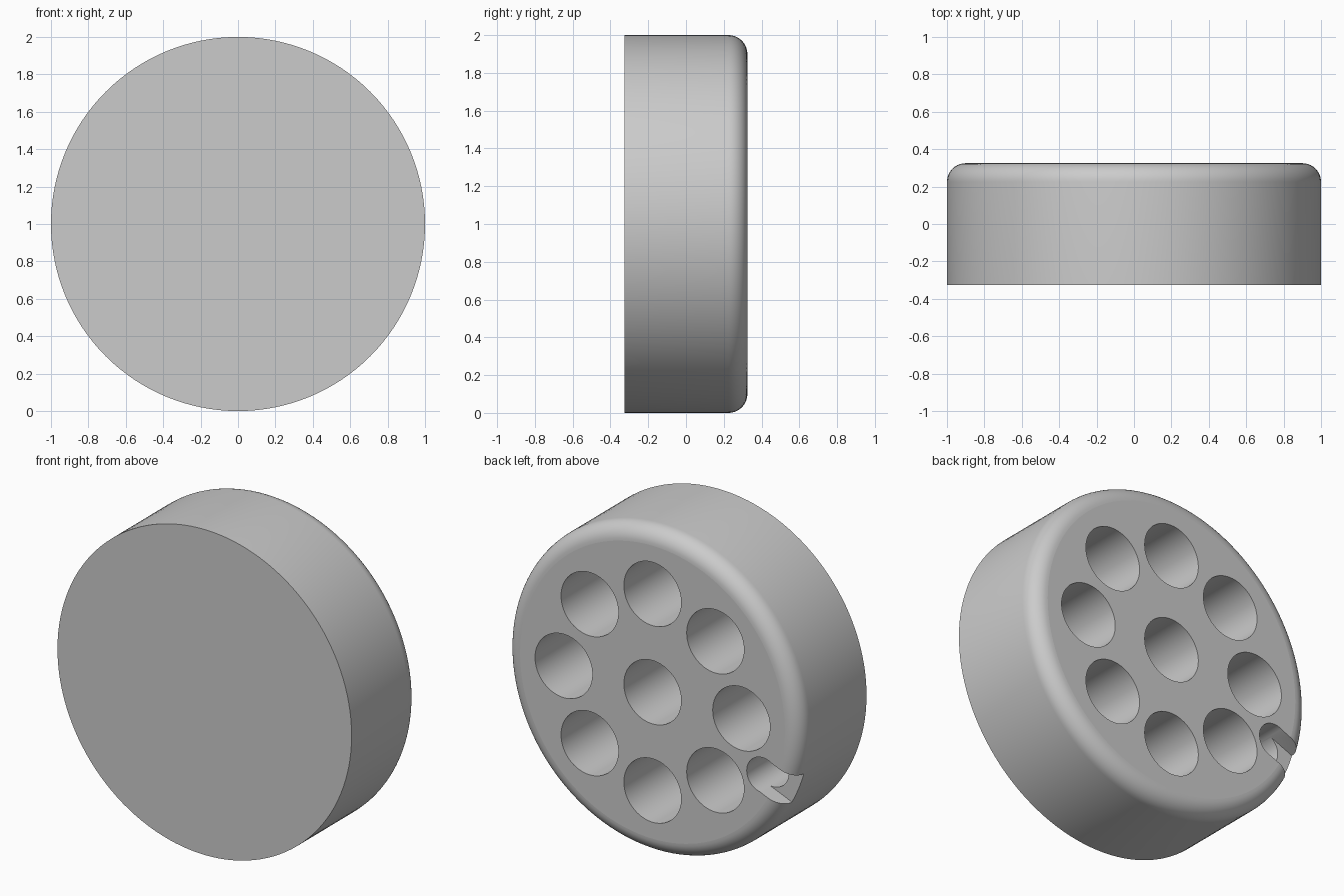
import bpy, bmesh, math
from mathutils import Matrix, Vector

cube = bpy.data.objects.get("Cube")
if cube:
    bpy.data.objects.remove(cube, do_unlink=True)

HALF = 0.325          # half thickness of the drum
EDGE = 0.1            # rounding of the back rim
DEPTH = 0.55          # depth of the bores
CENTRE = Vector((0, 0, 1))
ALONG_Y = Matrix.Rotation(-math.pi / 2, 4, 'X')

grey = bpy.data.materials.new("plain grey")
grey.use_nodes = True
grey.diffuse_color = (0.6, 0.6, 0.6, 1)
grey.node_tree.nodes["Principled BSDF"].inputs["Base Color"].default_value = grey.diffuse_color


def finish(bm, name):
    bmesh.ops.recalc_face_normals(bm, faces=bm.faces)
    mesh = bpy.data.meshes.new(name)
    bm.to_mesh(mesh)
    bm.free()
    mesh.materials.append(grey)
    obj = bpy.data.objects.new(name, mesh)
    bpy.context.collection.objects.link(obj)
    return obj


def add_cylinder(bm, radius, y0, y1, at, segments):
    place = Matrix.Translation(at + Vector((0, (y0 + y1) / 2, 0))) @ ALONG_Y
    bmesh.ops.create_cone(bm, cap_ends=True, segments=segments, radius1=radius,
                          radius2=radius, depth=y1 - y0, matrix=place)


def ring_point(radius, angle):
    return CENTRE + radius * Vector((math.cos(angle), 0, math.sin(angle)))


def cut(target, cutter):
    mod = target.modifiers.new("cut", 'BOOLEAN')
    mod.operation = 'DIFFERENCE'
    mod.solver = 'EXACT'
    mod.object = cutter
    cutter.hide_render = True
    bpy.context.view_layer.objects.active = target
    bpy.ops.object.modifier_apply(modifier=mod.name)
    bpy.data.objects.remove(cutter, do_unlink=True)


# Drum with a rounded back rim
bm = bmesh.new()
add_cylinder(bm, 1, -HALF, HALF, CENTRE, 128)
rim = [e for e in bm.edges if all(v.co.y > 0 for v in e.verts)]
bmesh.ops.bevel(bm, geom=rim, offset=EDGE, segments=10, profile=0.5, affect='EDGES')
drum = finish(bm, "drum")

# Centre bore and eight bores around it
bm = bmesh.new()
add_cylinder(bm, 0.195, HALF - DEPTH, HALF + 0.1, CENTRE, 64)
for i in range(8):
    add_cylinder(bm, 0.195, HALF - DEPTH, HALF + 0.1, ring_point(0.604, i * math.pi / 4), 64)
cut(drum, finish(bm, "bore_cutter"))

# Small keyhole near the rim
key_angle = math.pi + math.pi / 8
bm = bmesh.new()
add_cylinder(bm, 0.108, HALF - DEPTH, HALF + 0.1, ring_point(0.81, key_angle), 64)
cut(drum, finish(bm, "keyhole_cutter"))

# Shallow slot from the keyhole out through the rim
bm = bmesh.new()
place = (Matrix.Translation(ring_point(1.01, key_angle) + Vector((0, HALF, 0)))
         @ Matrix.Rotation(-key_angle, 4, 'Y')
         @ Matrix.Diagonal((0.4, 2 * EDGE, 0.212, 1)))
bmesh.ops.create_cube(bm, size=1, matrix=place)
cut(drum, finish(bm, "slot_cutter"))

# Smooth the round walls, keep the flat faces crisp
bpy.ops.object.select_all(action='DESELECT')
drum.select_set(True)
bpy.context.view_layer.objects.active = drum
bpy.ops.object.shade_smooth_by_angle(angle=math.radians(30))
for poly in drum.data.polygons:
    if abs(poly.normal.y) > 0.999:
        poly.use_smooth = False
